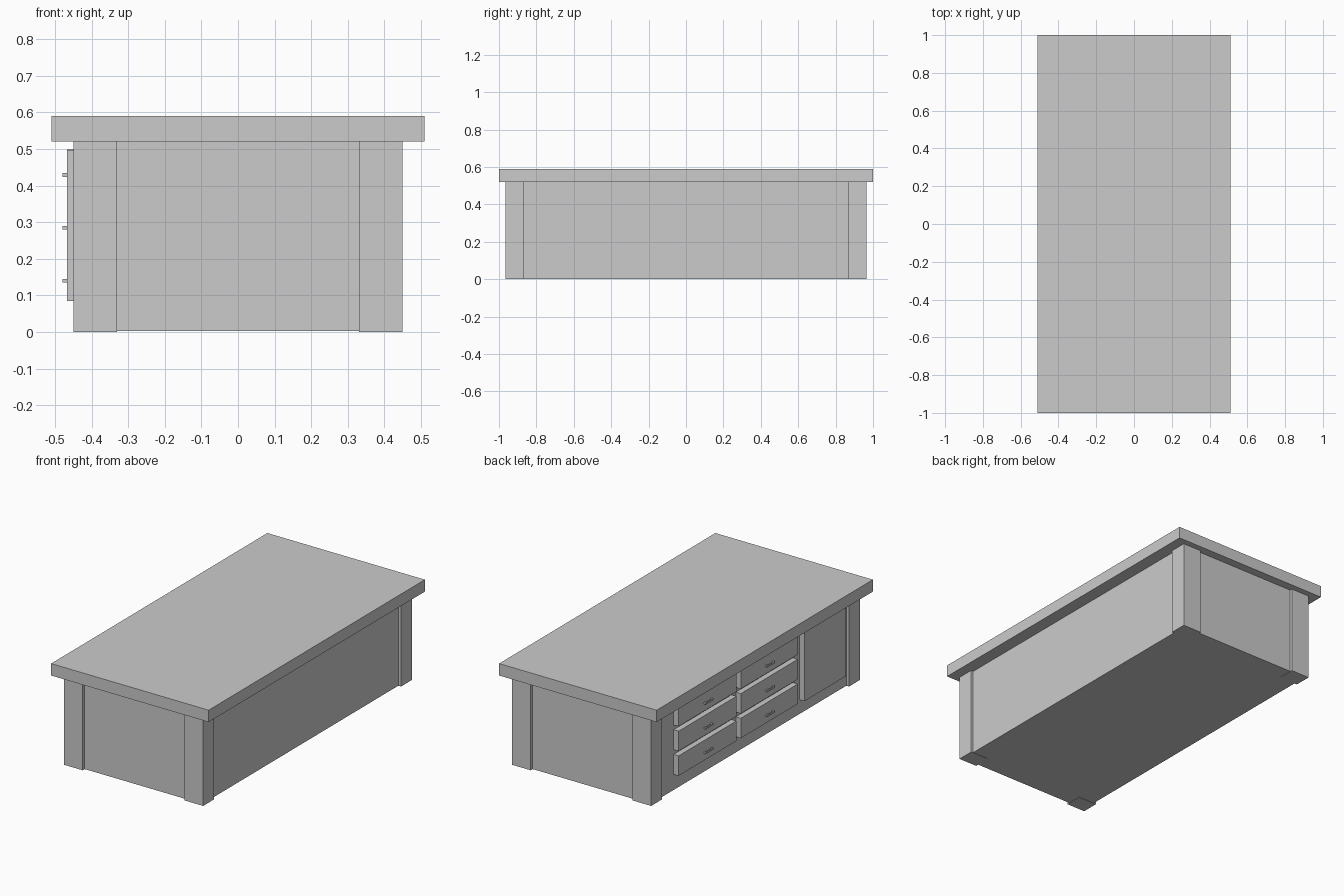
import bpy, bmesh
from mathutils import Matrix, Vector

if "Cube" in bpy.data.objects:
    bpy.data.objects.remove(bpy.data.objects["Cube"])


def add_boxes(name, boxes):
    """One object made of axis-aligned boxes given as (min, max) corners."""
    bm = bmesh.new()
    for lo, hi in boxes:
        lo, hi = Vector(lo), Vector(hi)
        size = hi - lo
        m = Matrix.Translation((lo + hi) / 2) @ Matrix.Diagonal((*size, 1))
        bmesh.ops.create_cube(bm, size=1, matrix=m)
    mesh = bpy.data.meshes.new(name)
    bm.to_mesh(mesh)
    bm.free()
    obj = bpy.data.objects.new(name, mesh)
    bpy.context.collection.objects.link(obj)
    return obj


BODY_X, BODY_Y = 0.435, 0.95      # recessed carcass half sizes
POST_X, POST_Y = 0.45, 0.965      # outer faces of the corner posts
FRONT_X = -0.467                  # face of drawers and door

# Table top and carcass
add_boxes("table_top", [((-0.51, -1, 0.52), (0.51, 1, 0.59))])
add_boxes("carcass", [((-BODY_X, -BODY_Y, 0.002), (BODY_X, BODY_Y, 0.52))])

# Corner posts, mirrored to all four corners
post = add_boxes("corner_posts", [((0.33, 0.865, 0), (POST_X, POST_Y, 0.52))])
mirror = post.modifiers.new("Mirror", 'MIRROR')
mirror.use_axis = (True, True, False)

# Two columns of three drawers, each with a small bar handle
for col, (y0, y1) in enumerate([(0.20, 0.735), (-0.367, 0.16)]):
    for row in range(3):
        z = 0.093 + row * 0.1445
        tag = f"{col + 1}_{row + 1}"
        add_boxes("drawer_" + tag,
                  [((FRONT_X, y0, z), (-BODY_X, y1, z + 0.117))])
        yc, zc = (y0 + y1) / 2, z + 0.047
        stubs = [((-0.475, yc + s - 0.005, zc - 0.005),
                  (FRONT_X, yc + s + 0.005, zc + 0.005)) for s in (-0.03, 0.03)]
        bar = ((-0.48, yc - 0.035, zc - 0.005), (-0.475, yc + 0.035, zc + 0.005))
        add_boxes("handle_" + tag, stubs + [bar])

# Cupboard door beside the drawers
add_boxes("cupboard_door", [((FRONT_X, -0.815, 0.085), (-BODY_X, -0.43, 0.497))])
